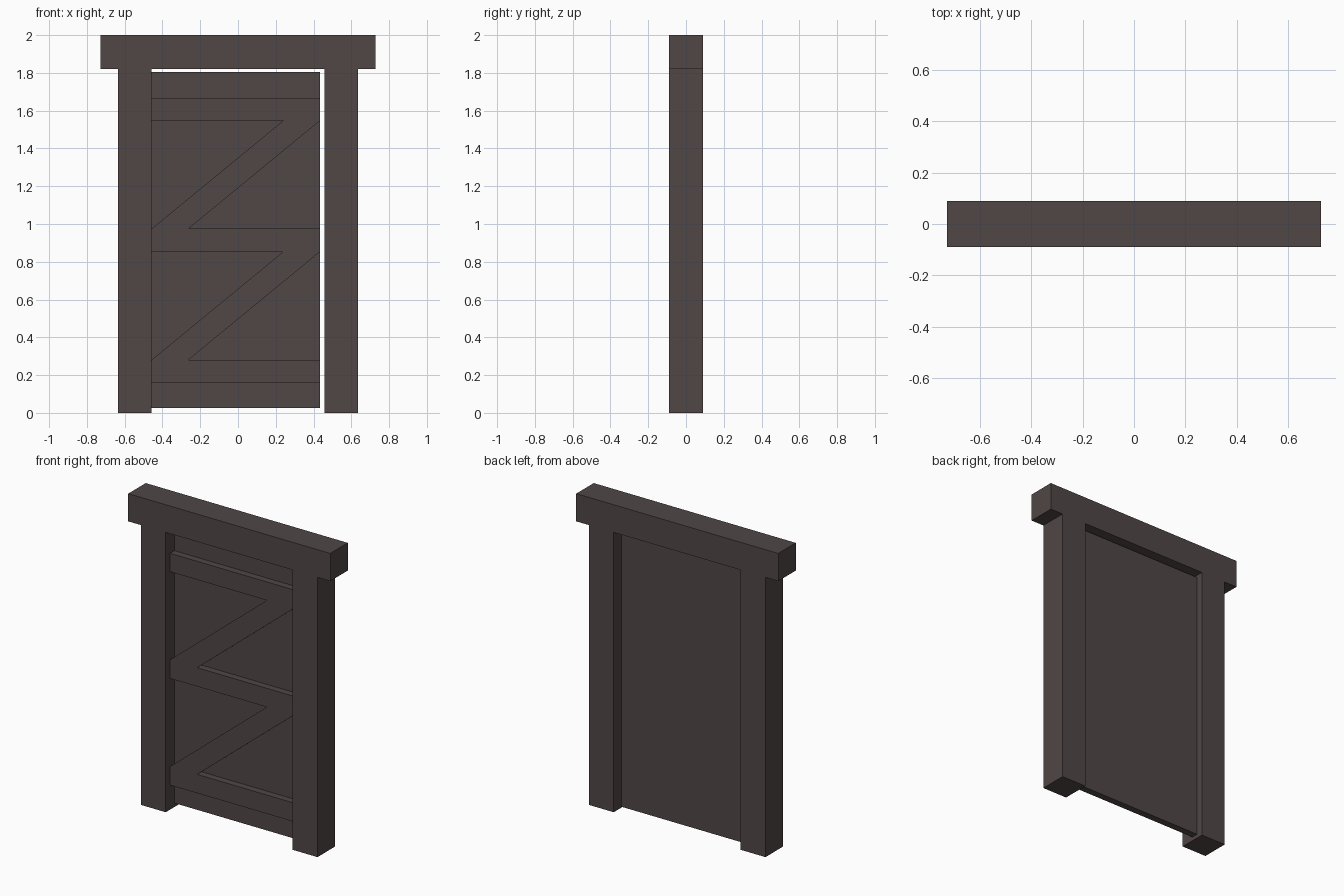
import bpy, bmesh

if "Cube" in bpy.data.objects:
    bpy.data.objects.remove(bpy.data.objects["Cube"])

# single dark timber colour
wood = bpy.data.materials.new("dark_timber")
wood.diffuse_color = (0.08, 0.063, 0.061, 1)
wood.use_nodes = True
wood.node_tree.nodes["Principled BSDF"].inputs["Base Color"].default_value = wood.diffuse_color


def extrude_profile(name, pts, y0, y1):
    """Solid made from an (x, z) outline running from y0 to y1."""
    bm = bmesh.new()
    face = bm.faces.new([bm.verts.new((x, y0, z)) for x, z in pts])
    new = bmesh.ops.extrude_face_region(bm, geom=[face])["geom"]
    for v in new:
        if isinstance(v, bmesh.types.BMVert):
            v.co.y = y1
    bmesh.ops.recalc_face_normals(bm, faces=bm.faces)
    me = bpy.data.meshes.new(name)
    bm.to_mesh(me)
    bm.free()
    me.materials.append(wood)
    ob = bpy.data.objects.new(name, me)
    bpy.context.collection.objects.link(ob)
    return ob


def board(name, x0, x1, z0, z1, y0, y1):
    return extrude_profile(name, [(x0, z0), (x1, z0), (x1, z1), (x0, z1)], y0, y1)


# frame: two posts and an overhanging lintel
D = 0.09
board("left_post", -0.635, -0.457, 0, 1.82, -D, D)
board("right_post", 0.457, 0.635, 0, 1.82, -D, D)
board("lintel", -0.727, 0.727, 1.82, 2.0, -D, D)

# door leaf, hung on the left post with a gap on the other sides
L, R = -0.457, 0.434
board("door_panel", L, R, 0.025, 1.805, 0, 0.045)

# double-Z bracing: three rails joined by two diagonals, as one outline
rails = [(0.159, 0.281), (0.853, 0.975), (1.547, 1.667)]
W = 0.195  # width of the diagonals where they meet the rails
right_side, left_side = [(L, rails[0][0])], []
for i, (lo, hi) in enumerate(rails):
    right_side += [(R, lo), (R, hi)]
    if i < 2:
        right_side.append((L + W, hi))
    if i > 0:
        left_side += [(R - W, lo), (L, lo)]
    left_side.append((L, hi))
extrude_profile("door_brace", right_side + left_side[::-1], -0.045, 0)
